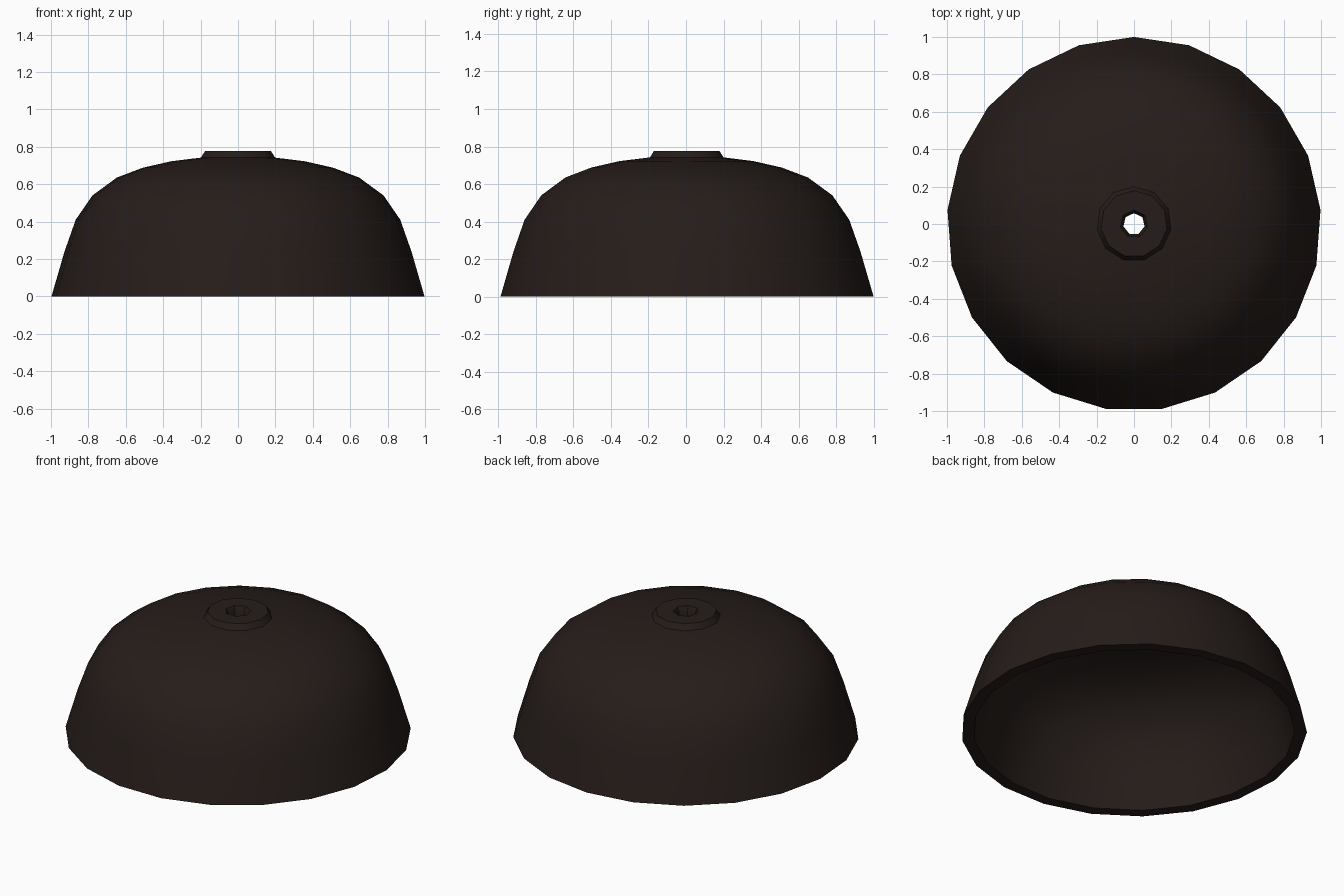
import bpy, bmesh, math

if "Cube" in bpy.data.objects:
    bpy.data.objects.remove(bpy.data.objects["Cube"])

BASE = 21  # sides of the dome

# Closed profile: (radius, height, sides of this ring)
profile = [
    # outer dome
    (1.0, 0.0, 21), (0.93, 0.24, 21), (0.87, 0.41, 21), (0.78, 0.54, 21),
    (0.65, 0.635, 21), (0.51, 0.688, 21), (0.36, 0.722, 21), (0.2, 0.742, 11),
    # raised collar and recessed hole
    (0.178, 0.777, 11), (0.075, 0.777, 7), (0.06, 0.75, 7), (0.058, 0.69, 7),
    # inner dome
    (0.33, 0.665, 21), (0.48, 0.635, 21), (0.61, 0.58, 21), (0.725, 0.495, 21),
    (0.81, 0.38, 21), (0.87, 0.22, 21), (0.93, 0.0, 21),
]


def revolve(name, rings):
    """Spin a closed profile; rings with fewer sides share vertices."""
    bm = bmesh.new()
    loops = []
    for r, z, n in rings:
        vs = [bm.verts.new((r * math.sin(2 * math.pi * k / n),
                            r * math.cos(2 * math.pi * k / n), z)) for k in range(n)]
        loops.append([vs[round(i * n / BASE) % n] for i in range(BASE)])
    for a, b in zip(loops, loops[1:] + loops[:1]):
        for i in range(BASE):
            j = (i + 1) % BASE
            corners = list(dict.fromkeys((a[i], a[j], b[j], b[i])))
            if len(corners) > 2:
                bm.faces.new(corners)
    bmesh.ops.recalc_face_normals(bm, faces=bm.faces)
    mesh = bpy.data.meshes.new(name)
    bm.to_mesh(mesh)
    bm.free()
    obj = bpy.data.objects.new(name, mesh)
    bpy.context.collection.objects.link(obj)
    return obj


dome = revolve("dome_shade", profile)

# Dark brown finish
mat = bpy.data.materials.new("dark_brown")
mat.diffuse_color = (0.019, 0.012, 0.010, 1)
mat.use_nodes = True
mat.node_tree.nodes["Principled BSDF"].inputs["Base Color"].default_value = mat.diffuse_color
dome.data.materials.append(mat)

# Smooth dome with crisp rim and collar edges
bpy.context.view_layer.objects.active = dome
dome.select_set(True)
bpy.ops.object.shade_smooth_by_angle(angle=math.radians(35))
